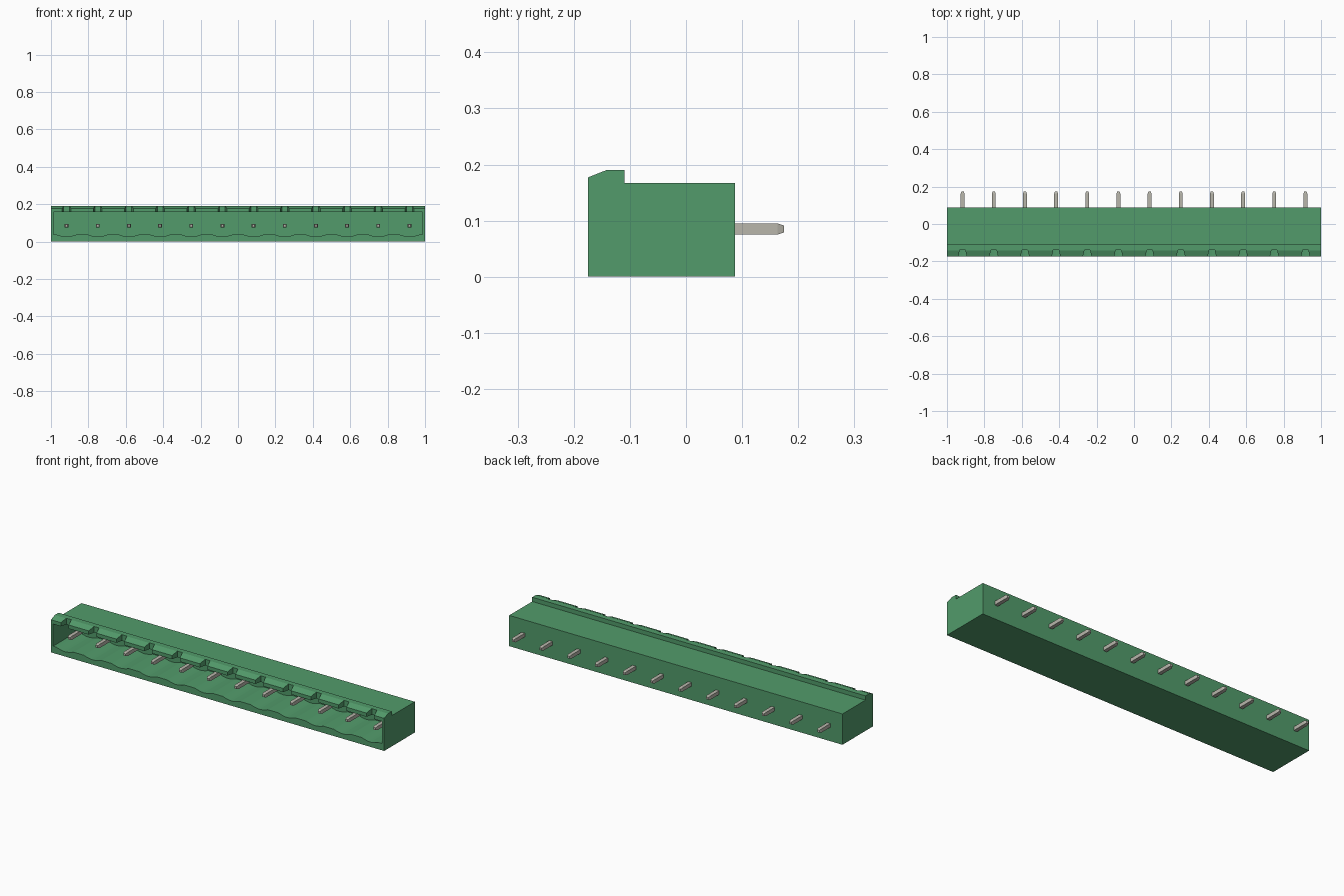
import bpy, bmesh, math
from mathutils import Vector

if "Cube" in bpy.data.objects:
    bpy.data.objects.remove(bpy.data.objects["Cube"], do_unlink=True)

COUNT = 12
PITCH = 2 / COUNT
CENTRES = [-1 + PITCH * (i + 0.5) for i in range(COUNT)]


def material(name, rgb, metallic=0.0):
    m = bpy.data.materials.new(name)
    m.use_nodes = True
    m.diffuse_color = (*rgb, 1)
    m.node_tree.nodes["Principled BSDF"].inputs["Base Color"].default_value = (*rgb, 1)
    return m


def prism(bm, points, offset):
    """Closed prism from a planar outline pushed along offset."""
    a = [bm.verts.new(p) for p in points]
    b = [bm.verts.new(Vector(p) + Vector(offset)) for p in points]
    bm.faces.new(a)
    bm.faces.new(b[::-1])
    n = len(a)
    for i in range(n):
        bm.faces.new((a[i], b[i], b[(i + 1) % n], a[(i + 1) % n]))


def make_object(name, bm, mat):
    bmesh.ops.recalc_face_normals(bm, faces=bm.faces)
    me = bpy.data.meshes.new(name)
    bm.to_mesh(me)
    bm.free()
    me.materials.append(mat)
    ob = bpy.data.objects.new(name, me)
    bpy.context.collection.objects.link(ob)
    return ob


def cut(target, cutter):
    mod = target.modifiers.new("cut", "BOOLEAN")
    mod.operation = "DIFFERENCE"
    mod.solver = "EXACT"
    mod.object = cutter
    bpy.context.view_layer.objects.active = target
    bpy.ops.object.modifier_apply(modifier=mod.name)
    bpy.data.objects.remove(cutter, do_unlink=True)


green = material("green plastic", (0.085, 0.33, 0.147))
metal = material("tinned metal", (0.48, 0.47, 0.41))

# Housing: side outline with a chamfered latch ridge along the front top edge
outline = [(-0.175, 0), (0.087, 0), (0.087, 0.167), (-0.11, 0.167),
           (-0.11, 0.19), (-0.142, 0.19), (-0.175, 0.177)]
bm = bmesh.new()
prism(bm, [(-1, y, z) for y, z in outline], (2, 0, 0))
housing = make_object("housing", bm, green)

# Socket cavity: open at the front, floor scalloped below each pin
SIDE, TOP, FLOOR, DIP = 0.987, 0.157, 0.037, 0.011
cavity = [(SIDE, TOP), (-SIDE, TOP), (-SIDE, FLOOR)]
for c in CENTRES:
    for k in range(-4, 5):
        t = k / 4
        cavity.append((c + 0.052 * t, FLOOR - DIP * math.cos(t * math.pi / 2)))
cavity.append((SIDE, FLOOR))
bm = bmesh.new()
prism(bm, [(x, -0.2, z) for x, z in cavity], (0, 0.23, 0))
cut(housing, make_object("cavity_cutter", bm, green))

# Tapered keying notches through the ridge above each pin
bm = bmesh.new()
for c in CENTRES:
    notch = [(-0.027, -0.19), (0.027, -0.19), (0.015, -0.14), (-0.015, -0.14)]
    prism(bm, [(c + x, y, 0.14) for x, y in notch], (0, 0, 0.08))
cut(housing, make_object("notch_cutter", bm, green))

# Pins: square bars with tapered ends at the contact and the solder tail
stations = [(-0.14, 0.006), (-0.128, 0.01), (0.163, 0.01), (0.175, 0.006)]
for n, c in enumerate(CENTRES):
    bm = bmesh.new()
    rings = [[bm.verts.new((c + sx * r, y, 0.085 + sz * r))
              for sx, sz in ((-1, -1), (1, -1), (1, 1), (-1, 1))]
             for y, r in stations]
    bm.faces.new(rings[0])
    bm.faces.new(rings[-1])
    for a, b in zip(rings, rings[1:]):
        for i in range(4):
            j = (i + 1) % 4
            bm.faces.new((a[i], a[j], b[j], b[i]))
    make_object(f"pin_{n + 1}", bm, metal)
